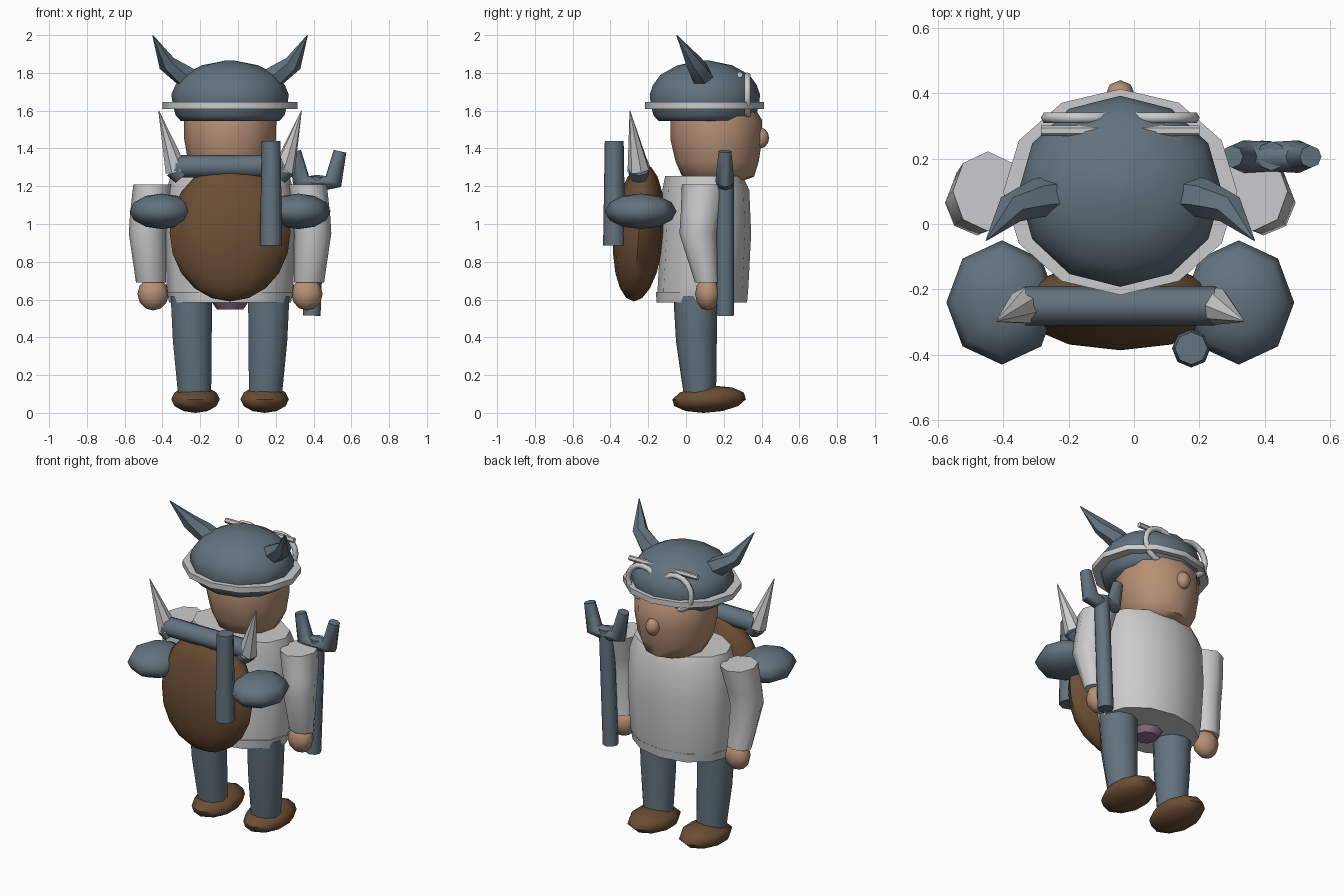
import bpy, bmesh, math
from mathutils import Vector

if "Cube" in bpy.data.objects:
    bpy.data.objects.remove(bpy.data.objects["Cube"])

CX = -0.042  # symmetry plane of the figure


def material(name, rgb):
    m = bpy.data.materials.new(name)
    m.diffuse_color = (*rgb, 1)
    m.use_nodes = True
    m.node_tree.nodes["Principled BSDF"].inputs["Base Color"].default_value = m.diffuse_color
    return m


SLATE = material("slate blue", (0.125, 0.17, 0.21))
BROWN = material("leather brown", (0.145, 0.075, 0.033))
GREY = material("light grey", (0.60, 0.60, 0.61))
SKIN = material("skin", (0.47, 0.28, 0.18))
MAUVE = material("mauve", (0.28, 0.17, 0.24))


def finish(name, bm, mat, angle=50):
    bmesh.ops.recalc_face_normals(bm, faces=bm.faces)
    me = bpy.data.meshes.new(name)
    bm.to_mesh(me)
    bm.free()
    me.materials.append(mat)
    ob = bpy.data.objects.new(name, me)
    bpy.context.collection.objects.link(ob)
    bpy.ops.object.select_all(action='DESELECT')
    ob.select_set(True)
    bpy.context.view_layer.objects.active = ob
    bpy.ops.object.shade_smooth_by_angle(angle=math.radians(angle))
    return ob


def skin_rings(name, rings, mat, angle=50, loop=False):
    """Bridge lists of points into a closed surface."""
    bm = bmesh.new()
    vs = [[bm.verts.new(p) for p in r] for r in rings]
    n = len(vs[0])
    pairs = list(zip(vs, vs[1:])) + ([(vs[-1], vs[0])] if loop else [])
    for a, b in pairs:
        for i in range(n):
            j = (i + 1) % n
            bm.faces.new((a[i], a[j], b[j], b[i]))
    if not loop:
        bm.faces.new(vs[0])
        bm.faces.new(vs[-1])
    return finish(name, bm, mat, angle)


def loft(name, rows, mat, n=12, loop=False, angle=50):
    """Stack of horizontal ellipses: (x, y, z, rx, ry)."""
    rings = []
    for x, y, z, rx, ry in rows:
        t = [math.pi / 2 + math.tau * i / n for i in range(n)]
        rings.append([(x + rx * math.cos(a), y + ry * math.sin(a), z) for a in t])
    return skin_rings(name, rings, mat, angle, loop)


def tube(name, pts, radii, mat, n=8):
    """Round section swept along a polyline."""
    pts = [Vector(p) for p in pts]
    rings = []
    for i, (p, r) in enumerate(zip(pts, radii)):
        d = pts[min(i + 1, len(pts) - 1)] - pts[max(i - 1, 0)]
        q = d.to_track_quat('Z', 'Y')
        rings.append([p + q @ Vector((r * math.cos(math.tau * k / n),
                                      r * math.sin(math.tau * k / n), 0)) for k in range(n)])
    return skin_rings(name, rings, mat)


def ellipsoid(name, c, r, mat, seg=8, rings=6, tilt=0):
    bm = bmesh.new()
    bmesh.ops.create_uvsphere(bm, u_segments=seg, v_segments=rings, radius=1)
    for v in bm.verts:
        v.co = Vector((v.co.x * r[0] + c[0], v.co.y * r[1] + c[1] + tilt * v.co.z,
                       v.co.z * r[2] + c[2]))
    return finish(name, bm, mat, 60)


# Tunic with hem, and the seat under it
loft("tunic", [(CX, 0.085, 0.60, 0.32, 0.235), (CX, 0.09, 0.66, 0.335, 0.24),
               (CX, 0.105, 0.95, 0.345, 0.24), (CX, 0.105, 1.18, 0.335, 0.23),
               (CX, 0.095, 1.255, 0.315, 0.205)], GREY)
loft("tunic_hem", [(CX, 0.083, 0.585, 0.322, 0.24), (CX, 0.085, 0.64, 0.335, 0.243)], GREY)
loft("seat", [(CX, 0.06, 0.548, 0.07, 0.07), (CX, 0.06, 0.62, 0.12, 0.12)], MAUVE, 8)

# Head and nose
loft("head", [(CX, 0.17, 1.225, 0.13, 0.12), (CX, 0.17, 1.25, 0.18, 0.19),
              (CX, 0.165, 1.33, 0.222, 0.22), (CX, 0.16, 1.45, 0.243, 0.243),
              (CX, 0.16, 1.55, 0.245, 0.243), (CX, 0.15, 1.62, 0.23, 0.21)], SKIN)
ellipsoid("nose", (CX, 0.395, 1.455), (0.045, 0.045, 0.055), SKIN)

# Helmet dome and brim
loft("helmet", [(CX, 0.10, 1.545, 0.26, 0.245), (CX, 0.10, 1.575, 0.288, 0.272),
                (CX, 0.10, 1.63, 0.303, 0.286), (CX, 0.10, 1.685, 0.311, 0.292),
                (CX, 0.10, 1.735, 0.29, 0.275), (CX, 0.10, 1.79, 0.245, 0.235),
                (CX, 0.10, 1.84, 0.15, 0.145), (CX, 0.10, 1.865, 0.025, 0.025)], SLATE)
loft("helmet_brim", [(CX, 0.098, 1.61, 0.30, 0.28), (CX, 0.098, 1.61, 0.358, 0.315),
                     (CX, 0.098, 1.645, 0.358, 0.315), (CX, 0.098, 1.645, 0.30, 0.28)],
     GREY, loop=True)

# Goggle bar across the front of the helmet
tube("goggle_bar", [(CX - 0.243, 0.285, 1.79), (CX + 0.243, 0.285, 1.79)],
     [0.016] * 2, GREY, 6)

for s, side in ((-1, "left"), (1, "right")):
    def X(d):
        return CX + s * d

    # Goggle ring
    rings = []
    for i in range(16):
        a = math.tau * i / 16
        row = []
        for k in range(6):
            b = math.tau * k / 6
            r = 0.105 + 0.018 * math.cos(b)
            row.append((X(0.12) + r * math.cos(a), 0.325 + 0.018 * math.sin(b),
                        1.68 + r * math.sin(a)))
        rings.append(row)
    skin_rings(side + "_goggle_ring", rings, GREY, 70, loop=True)

    # Helmet horn
    tube(side + "_horn", [(X(0.19), 0.09, 1.755), (X(0.25), 0.08, 1.79),
                          (X(0.335), 0.045, 1.85), (X(0.41), -0.05, 2.0)],
         [0.062, 0.06, 0.047, 0.002], SLATE, 6)

    # Leg and shoe
    loft(side + "_leg", [(X(0.187), 0.075, 0.08, 0.09, 0.085), (X(0.19), 0.07, 0.15, 0.095, 0.09),
                         (X(0.2), 0.055, 0.38, 0.108, 0.108), (X(0.205), 0.05, 0.62, 0.115, 0.117)],
         SLATE, 10)
    ellipsoid(side + "_shoe", (X(0.183), 0.122, 0.072), (0.135, 0.195, 0.072), BROWN, 10, 6, 0.03)

    # Sleeve and hand
    loft(side + "_sleeve", [(X(0.418), 0.112, 0.69, 0.08, 0.065), (X(0.438), 0.065, 0.95, 0.098, 0.10),
                            (X(0.43), 0.08, 1.05, 0.10, 0.108), (X(0.405), 0.10, 1.21, 0.107, 0.122)],
         GREY, 8)
    ellipsoid(side + "_hand", (X(0.407), 0.115, 0.63), (0.083, 0.067, 0.088), SKIN)

    # Backpack side pouch and tusk at the bedroll end
    ellipsoid(side + "_pouch", (X(0.362), -0.24, 1.067), (0.17, 0.19, 0.094), SLATE)
    tube(side + "_tusk", [(X(0.285), -0.25, 1.285), (X(0.378), -0.297, 1.6)],
         [0.06, 0.002], GREY, 7)
    tube(side + "_tusk_socket", [(X(0.25), -0.25, 1.25), (X(0.288), -0.25, 1.295)],
         [0.05, 0.06], SLATE)

# Backpack, bedroll and upright case
ellipsoid("backpack", (CX, -0.25, 0.955), (0.32, 0.135, 0.365), BROWN, 12, 10, 0.025)
tube("bedroll", [(CX - 0.29, -0.25, 1.305), (CX + 0.29, -0.25, 1.305)], [0.06] * 2, SLATE)
tube("upright_case", [(0.175, -0.38, 0.885), (0.175, -0.38, 1.44)], [0.059, 0.05], SLATE)

# Forked staff held in the right hand
tube("staff", [(0.39, 0.208, 0.515), (0.42, 0.208, 1.25)], [0.047, 0.045], SLATE)
tube("staff_fork", [(0.30, 0.206, 1.385), (0.335, 0.206, 1.225), (0.42, 0.206, 1.215),
                    (0.505, 0.206, 1.225), (0.54, 0.206, 1.385)],
     [0.034, 0.05, 0.045, 0.05, 0.034], SLATE)
